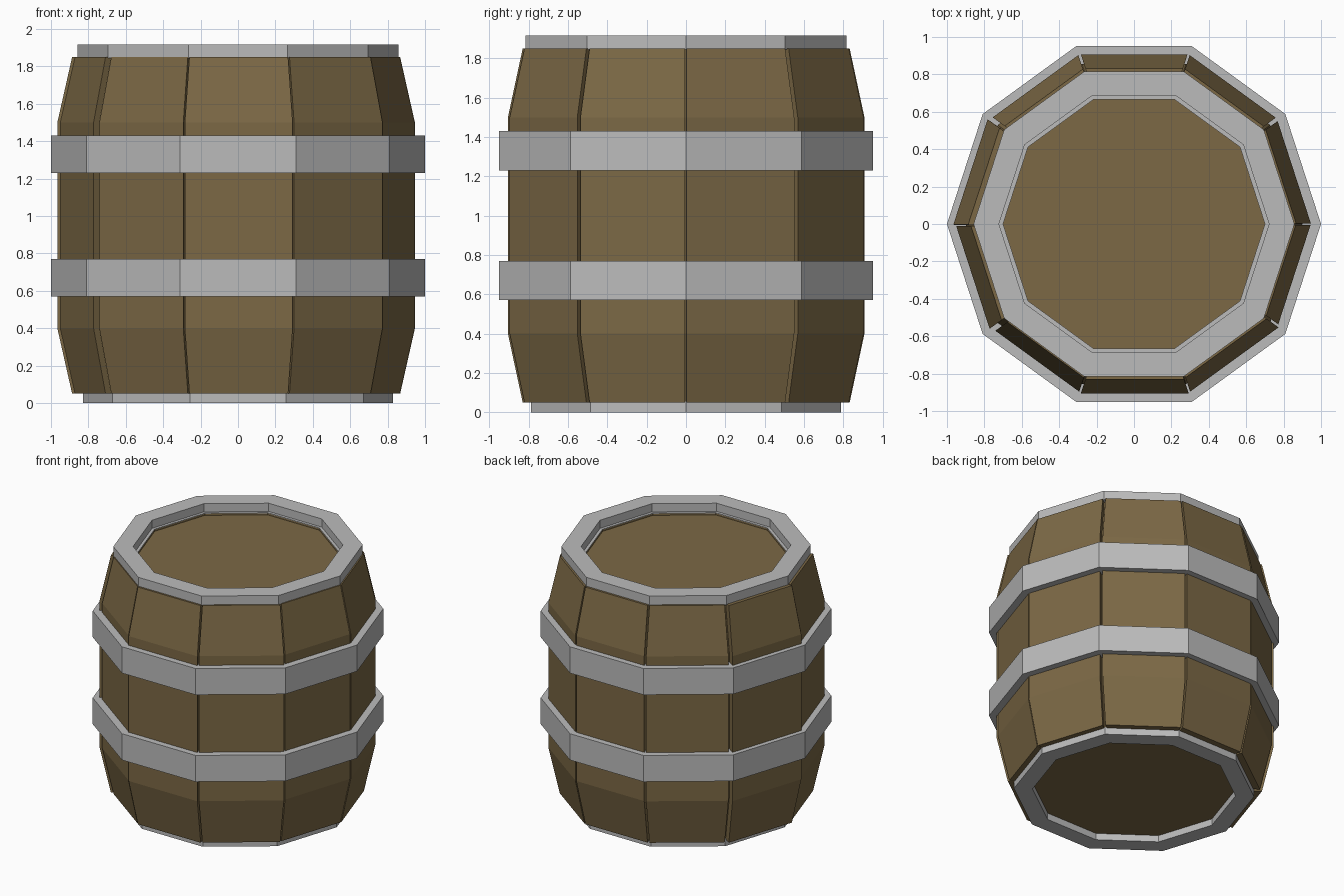
import bpy, bmesh, math

if "Cube" in bpy.data.objects:
    bpy.data.objects.remove(bpy.data.objects["Cube"])

N = 10                      # sides of the barrel
STEP = 2 * math.pi / N

wood = bpy.data.materials.new("wood")
wood.diffuse_color = (0.20, 0.14, 0.06, 1)
wood.use_nodes = True
wood.node_tree.nodes["Principled BSDF"].inputs["Base Color"].default_value = wood.diffuse_color
iron = bpy.data.materials.new("iron")
iron.diffuse_color = (0.5, 0.5, 0.5, 1)
iron.use_nodes = True
iron.node_tree.nodes["Principled BSDF"].inputs["Base Color"].default_value = iron.diffuse_color


def finish(bm, name, mat):
    bmesh.ops.recalc_face_normals(bm, faces=bm.faces)
    me = bpy.data.meshes.new(name)
    bm.to_mesh(me)
    bm.free()
    me.materials.append(mat)
    ob = bpy.data.objects.new(name, me)
    bpy.context.collection.objects.link(ob)
    return ob


def ring(name, section, mat=iron):
    """Ten-sided ring from a closed (radius, z) cross-section."""
    bm = bmesh.new()
    rings = [[bm.verts.new((r * math.cos(i * STEP), r * math.sin(i * STEP), z))
              for r, z in section] for i in range(N)]
    m = len(section)
    for i in range(N):
        a, b = rings[i], rings[(i + 1) % N]
        for j in range(m):
            k = (j + 1) % m
            bm.faces.new((a[j], b[j], b[k], a[k]))
    return finish(bm, name, mat)


def lid(name, z0, z1, r):
    """Ten-sided wooden disc closing one end."""
    bm = bmesh.new()
    loops = [[bm.verts.new((r * math.cos(i * STEP), r * math.sin(i * STEP), z))
              for i in range(N)] for z in (z0, z1)]
    for loop in loops:
        bm.faces.new(loop)
    bmesh.ops.bridge_loops(bm, edges=bm.edges[:])
    return finish(bm, name, wood)


# outer and inner corner radius of a stave at each height
PROFILE = [(0.05, 0.873, 0.70), (0.40, 0.952, 0.80), (1.50, 0.952, 0.80), (1.85, 0.873, 0.70)]


def stave(index, push, trim_a, trim_b):
    """Bent plank; push moves it outward, trims narrow its two edges."""
    mid = (index + 0.5) * STEP
    c, s = math.cos(mid), math.sin(mid)
    bm = bmesh.new()
    rows = []
    for z, ro, ri in PROFILE:
        row = []
        for r, side in ((ro, -1), (ro, 1), (ri, 1), (ri, -1)):
            depth = r * math.cos(STEP / 2) + (push if r == ro else 0)
            half = r * math.sin(STEP / 2) - (trim_a if side < 0 else trim_b)
            t = side * half
            row.append(bm.verts.new((depth * c - t * s, depth * s + t * c, z)))
        rows.append(row)
    for a, b in zip(rows, rows[1:]):
        for j in range(4):
            k = (j + 1) % 4
            bm.faces.new((a[j], a[k], b[k], b[j]))
    bm.faces.new(rows[0])
    bm.faces.new(rows[-1])
    return finish(bm, f"stave_{index + 1}", wood)


# slightly uneven planks: (push, trim at start edge, trim at end edge)
UNEVEN = [(-0.005, 0.004, 0.008), (0.0, 0.015, 0.004), (0.002, 0.008, 0.010),
          (0.0, 0.004, 0.018), (0.012, 0.004, -0.008), (0.002, 0.012, 0.0),
          (-0.008, 0.030, 0.004), (0.0, 0.010, 0.002), (-0.004, 0.010, -0.006),
          (-0.006, 0.022, 0.008)]
for i, values in enumerate(UNEVEN):
    stave(i, *values)

# inner wall behind the gaps between the staves
ring("inner_wall", [(0.70, 0.05), (0.82, 0.05), (0.90, 0.40), (0.90, 1.50), (0.82, 1.85), (0.70, 1.85)], wood)

# end lids
lid("top_lid", 1.78, 1.838, 0.71)
lid("bottom_lid", 0.05, 0.11, 0.71)

# iron hoops
ring("upper_hoop", [(0.90, 1.23), (1.0, 1.23), (1.0, 1.43), (0.90, 1.43)])
ring("lower_hoop", [(0.90, 0.57), (1.0, 0.57), (1.0, 0.77), (0.90, 0.77)])
ring("top_rim", [(0.70, 1.846), (0.858, 1.846), (0.858, 1.917), (0.722, 1.917), (0.722, 1.855), (0.70, 1.855)])
ring("bottom_rim", [(0.70, 0.0), (0.828, 0.0), (0.828, 0.055), (0.70, 0.055)])
